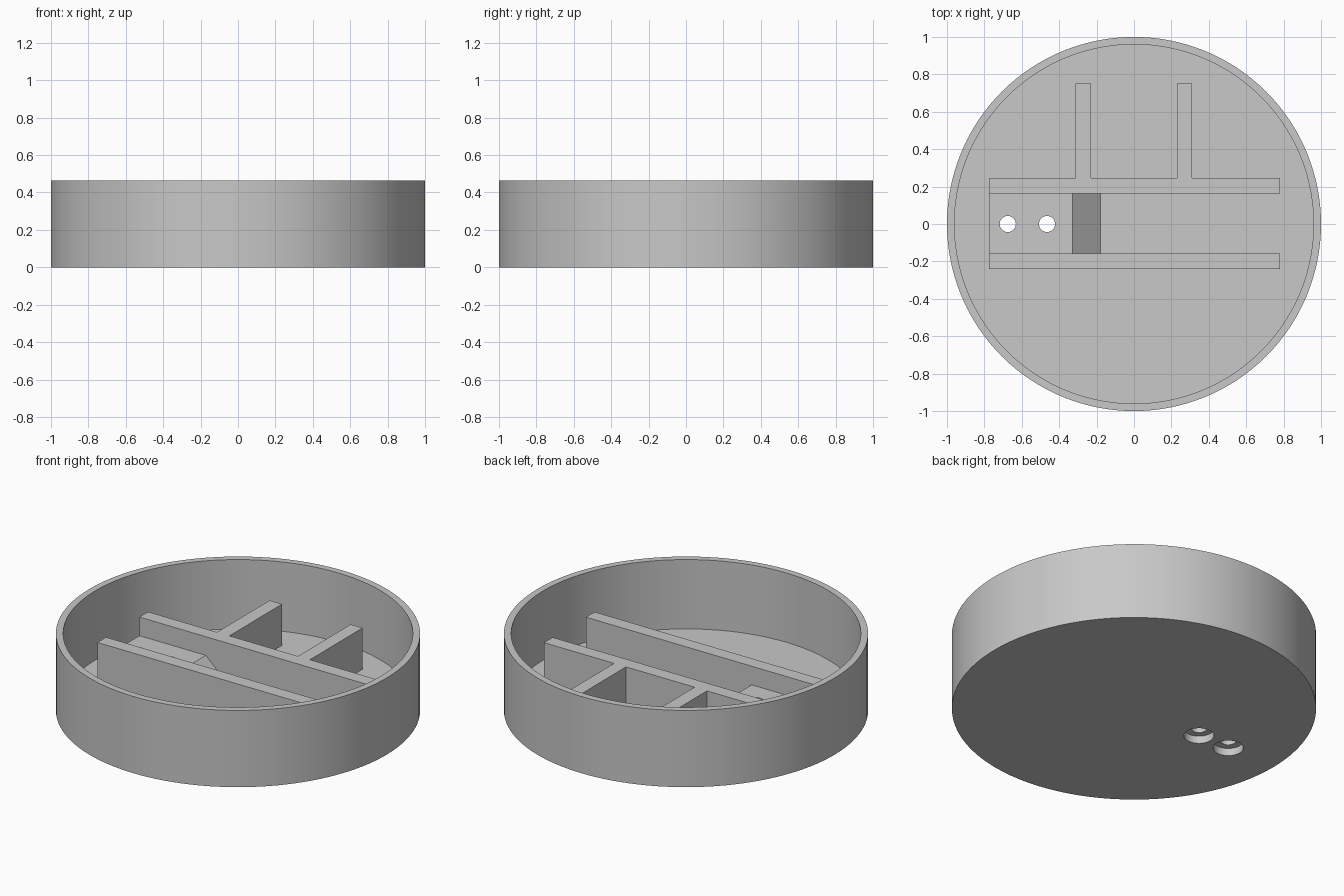
import bpy
import bmesh
import math

if "Cube" in bpy.data.objects:
    bpy.data.objects.remove(bpy.data.objects["Cube"], do_unlink=True)

HEIGHT, FLOOR = 0.465, 0.045     # rim and floor levels
RAIL_TOP, BLOCK_TOP = 0.295, 0.182
HOLES = (-0.675, -0.465)

grey = bpy.data.materials.new("plain grey")
grey.use_nodes = True
grey.diffuse_color = (0.58, 0.58, 0.58, 1)
grey.node_tree.nodes["Principled BSDF"].inputs["Base Color"].default_value = grey.diffuse_color


def cylinder(name, radius, z0, z1, x=0, sides=128):
    bpy.ops.mesh.primitive_cylinder_add(vertices=sides, radius=radius, depth=z1 - z0,
                                        location=(x, 0, (z0 + z1) / 2))
    obj = bpy.context.object
    obj.name = name
    return obj


def prism(name, outline, y0, y1):
    """Extrude an x-z outline along y."""
    bm = bmesh.new()
    face = bm.faces.new([bm.verts.new((x, y0, z)) for x, z in outline])
    new = bmesh.ops.extrude_face_region(bm, geom=[face])["geom"]
    verts = [v for v in new if isinstance(v, bmesh.types.BMVert)]
    bmesh.ops.translate(bm, verts=verts, vec=(0, y1 - y0, 0))
    bmesh.ops.recalc_face_normals(bm, faces=bm.faces)
    mesh = bpy.data.meshes.new(name)
    bm.to_mesh(mesh)
    bm.free()
    obj = bpy.data.objects.new(name, mesh)
    bpy.context.collection.objects.link(obj)
    obj.data.materials.append(grey)
    return obj


def bar(name, x0, x1, y0, y1):
    outline = [(x0, FLOOR), (x1, FLOOR), (x1, RAIL_TOP), (x0, RAIL_TOP)]
    return prism(name, outline, y0, y1)


def cut(target, cutter):
    mod = target.modifiers.new("cut", 'BOOLEAN')
    mod.operation = 'DIFFERENCE'
    mod.solver = 'EXACT'
    mod.object = cutter
    bpy.ops.object.select_all(action='DESELECT')
    bpy.context.view_layer.objects.active = target
    target.select_set(True)
    bpy.ops.object.modifier_apply(modifier=mod.name)
    bpy.data.objects.remove(cutter, do_unlink=True)


# Round open tray
tray = cylinder("round_tray", 1, 0, HEIGHT)
tray.data.materials.append(grey)
cut(tray, cylinder("tray_cavity", 0.96, FLOOR, HEIGHT + 0.2))

# Mounting block with a sloped end
block = prism("ramp_block", [(-0.775, FLOOR), (-0.18, FLOOR),
                             (-0.33, BLOCK_TOP), (-0.775, BLOCK_TOP)], -0.157, 0.163)

# Screw holes: wide through the floor, narrow through the block
for x in HOLES:
    cut(tray, cylinder("floor_hole", 0.083, -0.1, FLOOR + 0.1, x, 48))
    cut(block, cylinder("block_hole", 0.043, -0.1, HEIGHT, x, 32))

# Long rails and rear ribs
bar("front_rail", -0.775, 0.78, -0.24, -0.157)
bar("back_rail", -0.775, 0.78, 0.163, 0.246)
bar("right_rib", -0.313, -0.23, 0.246, 0.75)
bar("left_rib", 0.23, 0.31, 0.246, 0.75)

# Smooth the round walls, keep edges sharp
for obj in (tray, block):
    bpy.ops.object.select_all(action='DESELECT')
    bpy.context.view_layer.objects.active = obj
    obj.select_set(True)
    bpy.ops.object.shade_smooth_by_angle(angle=math.radians(30))
